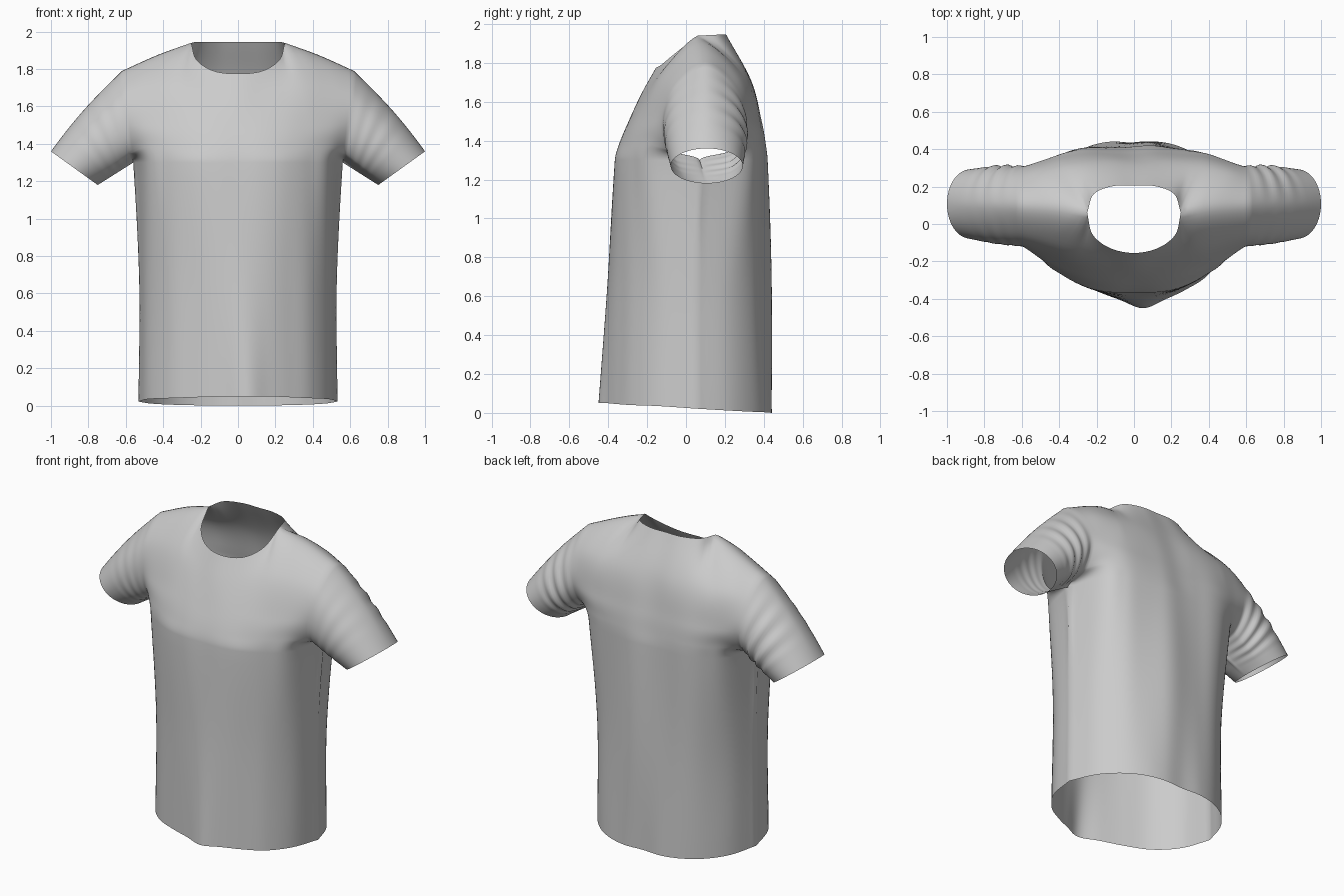
import bpy, bmesh, math
from mathutils import Vector

if "Cube" in bpy.data.objects:
    bpy.data.objects.remove(bpy.data.objects["Cube"])

# Half cross-sections (centre -> side), hem to shoulder; mirrored across x = 0
FRONT = [
    [(0, -.45, .05), (.12, -.405, .05), (.25, -.35, .045), (.38, -.275, .04), (.485, -.14, .035), (.532, .05, .022)],
    [(0, -.405, .65), (.13, -.385, .65), (.25, -.34, .65), (.38, -.265, .65), (.485, -.13, .65), (.528, .05, .65)],
    [(0, -.365, 1.3), (.13, -.364, 1.3), (.25, -.34, 1.3), (.38, -.275, 1.3), (.49, -.18, 1.3), (.56, .07, 1.3)],
    [(0, -.345, 1.38), (.13, -.342, 1.38), (.25, -.318, 1.38), (.38, -.265, 1.38), (.5, -.185, 1.38), (.575, -.075, 1.35)],
    [(0, -.295, 1.5), (.13, -.29, 1.5), (.26, -.268, 1.5), (.38, -.228, 1.5), (.5, -.175, 1.5), (.595, -.12, 1.5)],
    [(0, -.23, 1.64), (.13, -.212, 1.65), (.24, -.175, 1.69), (.35, -.125, 1.74), (.5, -.08, 1.72), (.612, -.06, 1.68)],
    [(0, -.155, 1.775), (.13, -.128, 1.79), (.222, -.055, 1.85), (.25, .06, 1.94), (.43, .09, 1.875), (.62, .1, 1.79)],
]
BACK = [
    [(0, .435, 0), (.13, .44, 0), (.255, .41, .003), (.37, .34, .006), (.47, .22, .012), (.532, .05, .022)],
    [(0, .43, .65), (.13, .43, .65), (.255, .4, .65), (.37, .335, .65), (.47, .22, .65), (.528, .05, .65)],
    [(0, .41, 1.3), (.13, .415, 1.3), (.26, .405, 1.3), (.38, .37, 1.3), (.48, .295, 1.3), (.56, .07, 1.3)],
    [(0, .4, 1.38), (.13, .408, 1.38), (.26, .402, 1.38), (.38, .375, 1.38), (.485, .32, 1.38), (.57, .23, 1.35)],
    [(0, .38, 1.5), (.13, .388, 1.5), (.26, .386, 1.5), (.38, .37, 1.5), (.49, .34, 1.5), (.58, .31, 1.5)],
    [(0, .325, 1.72), (.13, .335, 1.71), (.25, .325, 1.72), (.37, .3, 1.73), (.5, .275, 1.72), (.61, .25, 1.68)],
    [(0, .205, 1.945), (.11, .203, 1.945), (.215, .16, 1.945), (.25, .06, 1.94), (.43, .09, 1.875), (.62, .1, 1.79)],
]
KNOTS = [0, .65, 1.3, 1.38, 1.53, 1.73, 1.93]
NU, NV = 6, 8               # subdivisions per control span
ARMPIT = 2 * NV             # grid row where the side seam opens into the armhole
NECK = 3 * NU               # columns from the centre to the neck corner


def spline(pts, n, knots=None, end=None):
    """Smooth Hermite curve through pts, n samples per span."""
    t = knots or list(range(len(pts)))
    last = len(pts) - 1
    m = [(pts[min(i + 1, last)] - pts[max(i - 1, 0)]) / (t[min(i + 1, last)] - t[max(i - 1, 0)])
         for i in range(last + 1)]
    if end is not None:
        m[last] = end
    out = []
    for i in range(last):
        h = t[i + 1] - t[i]
        for k in range(n):
            s = k / n
            out.append(pts[i] * (2 * s**3 - 3 * s**2 + 1) + m[i] * (h * (s**3 - 2 * s**2 + s))
                       + pts[i + 1] * (3 * s**2 - 2 * s**3) + m[i + 1] * (h * (s**3 - s**2)))
    return out + [pts[last].copy()]


def control_rows(half):
    """Mirror and sample each section; the top one breaks at the neck corners."""
    rows = []
    for i, r in enumerate(half):
        right = [Vector(p) for p in r]
        pts = [Vector((-p.x, p.y, p.z)) for p in right[:0:-1]] + right
        if i == len(half) - 1:
            rows.append(spline(pts[:3], NU)[:-1] + spline(pts[2:9], NU)[:-1] + spline(pts[8:], NU))
        else:
            rows.append(spline(pts, NU))
    return rows


def panel(rows, other, front):
    """Smooth grid [row][column]; shoulders round over towards the other panel."""
    cols, n = [], len(rows[0])
    for j, c in enumerate(zip(*rows)):
        w = min(1, max(0, (abs(j - n // 2) - NECK) / NU + .5))
        straight = (c[-1] - c[-2]) / .2
        over = (other[-2][j] - c[-2]) / .4
        cols.append(spline(list(c), NV, KNOTS, straight.lerp(over, w)))
    grid = [list(r) for r in zip(*cols)]
    for row in grid:
        for j, p in enumerate(row):
            u = 2 * j / (n - 1) - 1
            if front:
                p.x += .05 * max(0, 1 - p.z / 1.3) * (1 - u * u) ** 3
            else:
                fade = (1 - u * u) * math.sin(math.pi * min(1, max(0, p.z / 1.7)))
                p.y += .01 * math.sin(17 * p.x + .6) * fade
    return grid


front_rows, back_rows = control_rows(FRONT), control_rows(BACK)
front = panel(front_rows, back_rows, True)
back = panel(back_rows, front_rows, False)
ncol, nrow = len(front[0]), len(front)
mid = ncol // 2

# Join the panels along side seams and shoulder seams
seam = [(i, j) for i in range(ARMPIT + 1) for j in (0, ncol - 1)]
seam += [(nrow - 1, j) for j in range(ncol) if abs(j - mid) >= NECK]
for i, j in seam:
    m = (front[i][j] + back[i][j]) / 2
    front[i][j], back[i][j] = m.copy(), m.copy()

bm = bmesh.new()


def add_grid(grid, closed=False):
    vs = [[bm.verts.new(p) for p in row] for row in grid]
    n = len(vs[0])
    for a, b in zip(vs, vs[1:]):
        for j in range(n if closed else n - 1):
            k = (j + 1) % n
            bm.faces.new((a[j], a[k], b[k], b[j]))


def armhole_edge(grid, col, side):
    """Edge points with their arc-length fraction from armpit to shoulder."""
    pts = [grid[i][col] for i in range(ARMPIT, nrow)]
    run = [0]
    for a, b in zip(pts, pts[1:]):
        run.append(run[-1] + (b - a).length)
    return [(p, d / run[-1], side) for p, d in zip(pts, run)]


def sleeve(col, s):
    """Tube from the armhole edge to the tilted oval cuff on side s."""
    loop = armhole_edge(front, col, -1) + armhole_edge(back, col, 1)[-2:0:-1]
    centre = Vector((.875 * s, .107, 1.27))
    up, depth = Vector((.125 * s, 0, .09)), Vector((0, .185, 0))
    hub = sum((q[0] for q in loop), Vector()) / len(loop)
    rings, steps = [], 28
    for k in range(steps + 1):
        f = k / steps
        axis = hub.lerp(centre, f)
        ring = []
        for p, t, side in loop:
            cuff = centre - up * math.cos(math.pi * t) + depth * (side * math.sin(math.pi * t))
            q = p.lerp(cuff, f)
            out = (q - axis).normalized()
            bulge = .016 * math.sin(math.pi * f) * t
            # gathered folds fanning over the back of the sleeve
            amp = .008 if side > 0 else .002
            fold = amp * math.sin(math.pi * t) * math.sin(math.pi * min(1, f / .8)) * math.sin(30 * f - 4 * t)
            ring.append(q + out * (bulge + fold))
        rings.append(ring)
    add_grid(rings, True)


add_grid(front)
add_grid(back)
sleeve(ncol - 1, 1)
sleeve(0, -1)

# Weld into one continuous cloth shell, open at neck, cuffs and hem
bmesh.ops.remove_doubles(bm, verts=bm.verts, dist=.0005)
bmesh.ops.recalc_face_normals(bm, faces=bm.faces)
mesh = bpy.data.meshes.new("shirt")
bm.to_mesh(mesh)
bm.free()
shirt = bpy.data.objects.new("shirt", mesh)
bpy.context.collection.objects.link(shirt)
bpy.context.view_layer.objects.active = shirt
shirt.select_set(True)
bpy.ops.object.shade_smooth_by_angle(angle=math.radians(60))
